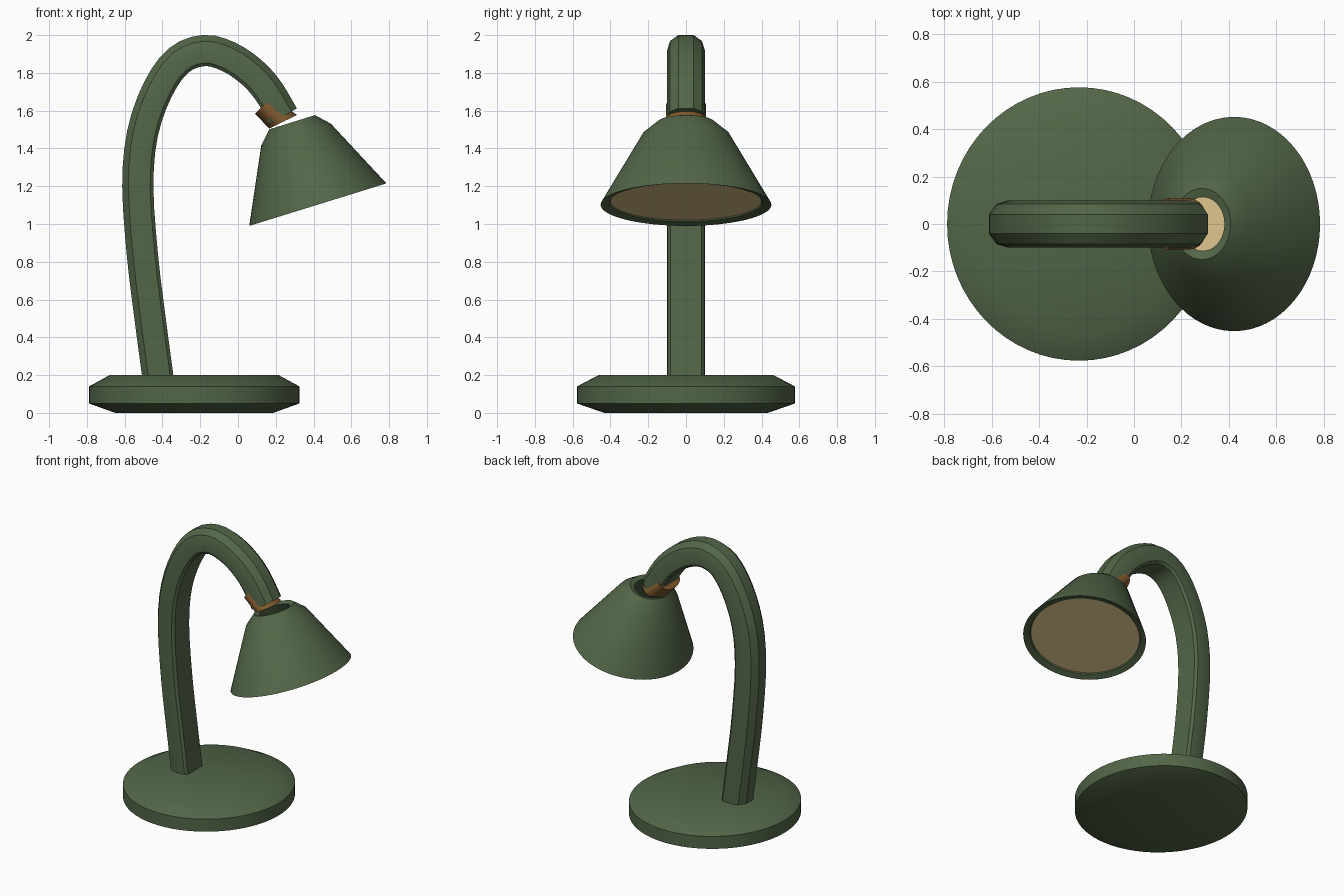
import bpy, bmesh, math
from mathutils import Vector

cube = bpy.data.objects.get("Cube")
if cube:
    bpy.data.objects.remove(cube, do_unlink=True)


def material(name, rgb):
    m = bpy.data.materials.new(name)
    m.use_nodes = True
    m.diffuse_color = (*rgb, 1)
    bsdf = m.node_tree.nodes["Principled BSDF"]
    bsdf.inputs["Base Color"].default_value = (*rgb, 1)
    bsdf.inputs["Roughness"].default_value = 0.7
    return m


GREEN = material("moss_green", (0.085, 0.133, 0.064))
BRASS = material("brown_brass", (0.225, 0.105, 0.027))
CREAM = material("cream_glow", (0.72, 0.55, 0.26))


def loft(name, rings, mat, capped=True, closed=False, angle=30):
    """Skin a series of equal-sized rings of points."""
    bm = bmesh.new()
    loops = [[bm.verts.new(p) for p in ring] for ring in rings]
    n = len(loops[0])
    pairs = list(zip(loops, loops[1:]))
    if closed:
        pairs.append((loops[-1], loops[0]))
    for a, b in pairs:
        for i in range(n):
            j = (i + 1) % n
            bm.faces.new((a[i], a[j], b[j], b[i]))
    if capped and not closed:
        bm.faces.new(loops[0])
        bm.faces.new(loops[-1])
    bmesh.ops.recalc_face_normals(bm, faces=bm.faces)
    mesh = bpy.data.meshes.new(name)
    bm.to_mesh(mesh)
    bm.free()
    mesh.materials.append(mat)
    ob = bpy.data.objects.new(name, mesh)
    bpy.context.collection.objects.link(ob)
    bpy.ops.object.select_all(action="DESELECT")
    ob.select_set(True)
    bpy.context.view_layer.objects.active = ob
    bpy.ops.object.shade_smooth_by_angle(angle=math.radians(angle))
    return ob


def ring(centre, u, ry, n=64):
    """Ellipse spanned by the vector u in the xz plane and ry along y."""
    c, u, v = Vector(centre), Vector(u), Vector((0, ry, 0))
    return [c + u * math.cos(a) + v * math.sin(a)
            for a in (2 * math.pi * i / n for i in range(n))]


# Base: a bevelled disc
loft("base", [ring((-0.232, 0, z), (r, 0, 0), r * 1.036)
              for r, z in ((0.418, 0), (0.557, 0.05), (0.557, 0.14), (0.447, 0.2))], GREEN)

# Arm: faceted section swept along a curved neck, given as (x, z)
path = [(-0.421, 0.17), (-0.465, 0.5), (-0.505, 0.83), (-0.53, 1.2), (-0.505, 1.48),
        (-0.425, 1.71), (-0.315, 1.865), (-0.18, 1.918), (-0.05, 1.885),
        (0.07, 1.805), (0.16, 1.705), (0.24, 1.57)]
half = [(0.083, 0.04), (0.05, 0.085), (0.0, 0.1), (-0.065, 0.097), (-0.082, 0.082)]
section = half + [(o, -y) for o, y in reversed(half)]

pts = [Vector((x, 0, z)) for x, z in path]
ext = [2 * pts[0] - pts[1]] + pts + [2 * pts[-1] - pts[-2]]
samples = []
STEPS = 3
for k in range(len(pts) - 1):
    p0, p1, p2, p3 = ext[k:k + 4]
    for s in range(STEPS + (k == len(pts) - 2)):
        t = s / STEPS
        pos = 0.5 * (2 * p1 + (p2 - p0) * t + (2 * p0 - 5 * p1 + 4 * p2 - p3) * t ** 2
                     + (3 * p1 - p0 - 3 * p2 + p3) * t ** 3)
        tan = 0.5 * ((p2 - p0) + 2 * (2 * p0 - 5 * p1 + 4 * p2 - p3) * t
                     + 3 * (3 * p1 - p0 - 3 * p2 + p3) * t ** 2)
        samples.append((pos, tan.normalized()))
arm_rings = []
for pos, tan in samples:
    outward = Vector((-tan.z, 0, tan.x))
    arm_rings.append([pos + outward * o + Vector((0, y, 0)) for o, y in section])
loft("arm", arm_rings, GREEN, angle=25)

# Collar: flared sleeve joining arm and shade, ends given as edge points (x, z)
collar_rings = []
for (ax, az), (bx, bz) in (((0.09, 1.585), (0.18, 1.672)), ((0.165, 1.505), (0.312, 1.577))):
    collar_rings.append(ring(((ax + bx) / 2, 0, (az + bz) / 2),
                             ((bx - ax) / 2, 0, (bz - az) / 2), 0.107, 24))
loft("collar", collar_rings, BRASS)

# Shade: hollow tilted bell, open at the top; profile is (radius, height on axis)
RIM = Vector((0.4225, 0, 1.1025))
ACROSS = Vector((0.955, 0, 0.296))
AXIS = Vector((-0.296, 0, 0.955))


def shade_ring(r, h):
    return ring(RIM + AXIS * h, ACROSS * r, r * 1.19)


profile = [(0.38, 0), (0.193, 0.389), (0.126, 0.457),
           (0.095, 0.445), (0.16, 0.37), (0.342, 0.012)]
loft("shade", [shade_ring(r, h) for r, h in profile], GREEN, closed=True)

# Diffuser: thin disc just inside the rim
loft("diffuser", [shade_ring(0.336, h) for h in (0.018, 0.026)], CREAM)
